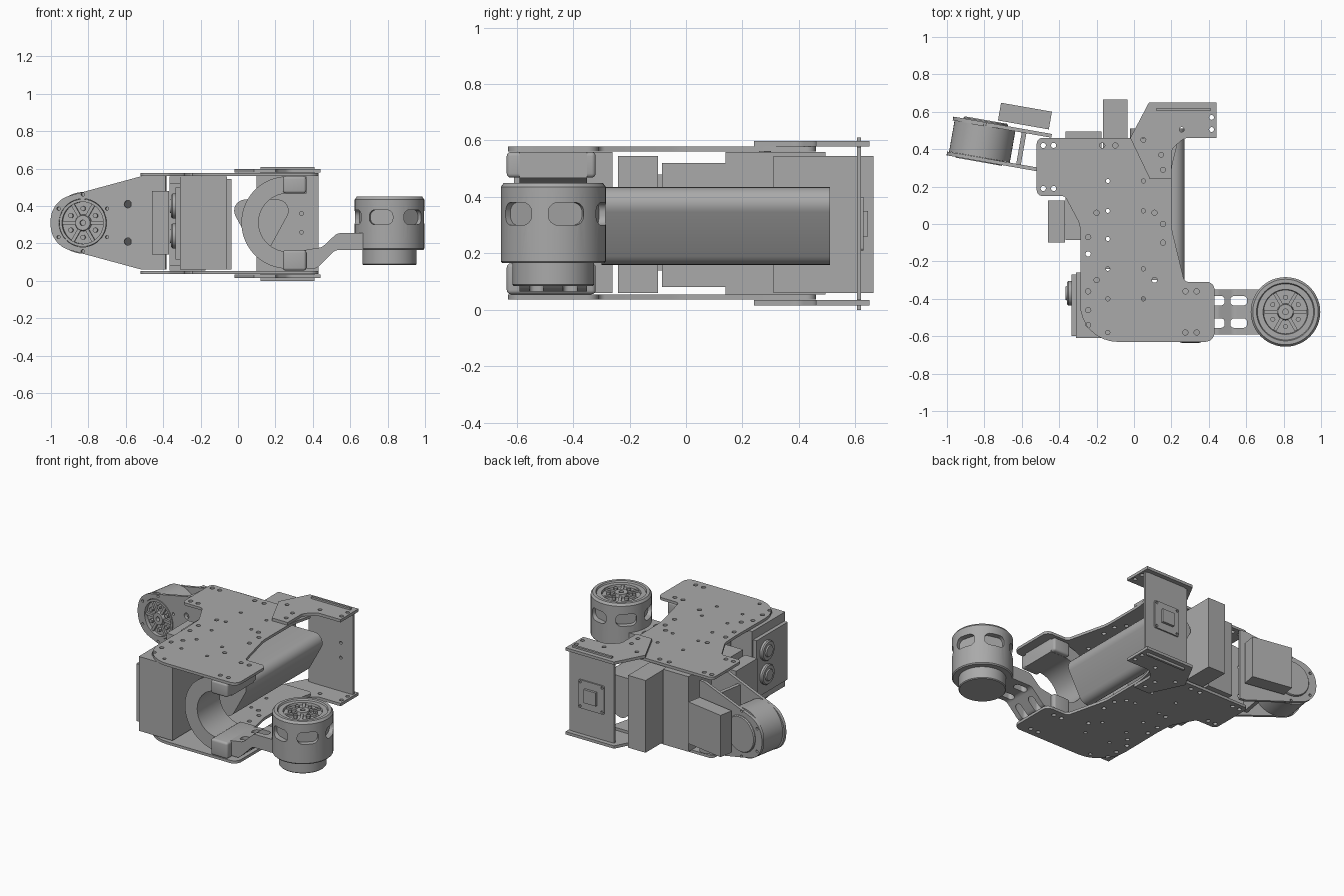
import bpy, bmesh
from math import pi, sin, cos, tan, atan2, radians
from mathutils import Matrix, Vector

start = bpy.data.objects.get("Cube")
if start:
    bpy.data.objects.remove(start)

grey = bpy.data.materials.new("plain_grey")
grey.use_nodes = True
colour = (0.4, 0.4, 0.4, 1)
grey.diffuse_color = colour
grey.node_tree.nodes["Principled BSDF"].inputs["Base Color"].default_value = colour
parts = []


def move(x, y, z):
    return Matrix.Translation((x, y, z))


def turn(degrees, axis):
    return Matrix.Rotation(radians(degrees), 4, axis)


def finish(name, bm, matrix):
    bmesh.ops.remove_doubles(bm, verts=bm.verts, dist=0.0001)
    bmesh.ops.recalc_face_normals(bm, faces=bm.faces)
    bm.transform(matrix)
    mesh = bpy.data.meshes.new(name)
    bm.to_mesh(mesh)
    bm.free()
    mesh.materials.append(grey)
    obj = bpy.data.objects.new(name, mesh)
    bpy.context.collection.objects.link(obj)
    parts.append(obj)
    return obj


def outline(points):
    """Polygon whose corners (x, y, radius) are rounded."""
    result = []
    for i, (x, y, r) in enumerate(points):
        p = Vector((x, y))
        if not r:
            result.append(p)
            continue
        a = (Vector(points[i - 1][:2]) - p).normalized()
        b = (Vector(points[(i + 1) % len(points)][:2]) - p).normalized()
        half = a.angle(b) / 2
        c = p + (a + b).normalized() * r / sin(half)
        s, e = p + a * r / tan(half) - c, p + b * r / tan(half) - c
        first = atan2(s.y, s.x)
        sweep = (atan2(e.y, e.x) - first + pi) % (2 * pi) - pi
        for k in range(9):
            t = first + sweep * k / 8
            result.append(c + Vector((cos(t), sin(t))) * r)
    return result


def arc(x, y, r, begin=0, end=360, steps=16):
    return [Vector((x + r * cos(radians(begin + (end - begin) * k / steps)),
                    y + r * sin(radians(begin + (end - begin) * k / steps))))
            for k in range(steps + (end - begin < 360))]


def rect(w, h, r):
    return outline([(-w / 2, -h / 2, r), (w / 2, -h / 2, r), (w / 2, h / 2, r), (-w / 2, h / 2, r)])


def extrude(name, loops, depth, matrix):
    """Flat outline with holes, thickened along local z."""
    curve = bpy.data.curves.new(name, "CURVE")
    curve.dimensions, curve.fill_mode, curve.extrude = "2D", "BOTH", depth / 2
    for loop in loops:
        spline = curve.splines.new("POLY")
        spline.points.add(len(loop) - 1)
        for point, p in zip(spline.points, loop):
            point.co = (p.x, p.y, 0, 1)
        spline.use_cyclic_u = True
    temp = bpy.data.objects.new(name, curve)
    bpy.context.collection.objects.link(temp)
    graph = bpy.context.evaluated_depsgraph_get()
    mesh = bpy.data.meshes.new_from_object(temp.evaluated_get(graph))
    bm = bmesh.new()
    bm.from_mesh(mesh)
    bpy.data.objects.remove(temp)
    bpy.data.meshes.remove(mesh)
    return finish(name, bm, matrix @ move(0, 0, depth / 2))


def lathe(name, profile, matrix, steps=48):
    bm = bmesh.new()
    verts = [bm.verts.new((r, 0, z)) for r, z in profile]
    edges = [bm.edges.new(pair) for pair in zip(verts, verts[1:])]
    bmesh.ops.spin(bm, geom=verts + edges, cent=(0, 0, 0), axis=(0, 0, 1), angle=2 * pi, steps=steps)
    return finish(name, bm, matrix)


def box(name, x, y, z, matrix=Matrix(), bevel=0):
    bm = bmesh.new()
    bmesh.ops.create_cube(bm, size=1)
    spans = [x, y, z]
    for v in bm.verts:
        v.co = [s[0] + (c + 0.5) * (s[1] - s[0]) for s, c in zip(spans, v.co)]
    if bevel:
        bmesh.ops.bevel(bm, geom=bm.edges[:], offset=bevel, segments=4, profile=0.5, affect="EDGES")
    return finish(name, bm, matrix)


def cut(obj, cutters):
    for cutter in cutters:
        mod = obj.modifiers.new("cut", "BOOLEAN")
        mod.operation, mod.solver, mod.object = "DIFFERENCE", "EXACT", cutter
        cutter.hide_render = True
    graph = bpy.context.evaluated_depsgraph_get()
    mesh = bpy.data.meshes.new_from_object(obj.evaluated_get(graph))
    obj.modifiers.clear()
    obj.data = mesh
    for cutter in cutters:
        parts.remove(cutter)
        bpy.data.objects.remove(cutter)


def rotor(name, matrix, r):
    """Hub, spokes and bolts inside a motor face."""
    lathe(name + "_hub", [(0.015, 0), (0.015, 0.022), (0.04, 0.022), (0.045, 0)], matrix, 24)
    for k in range(6):
        spoke = matrix @ turn(60 * k, "Z")
        box(name + "_spoke", (0.035, r), (-0.009, 0.009), (0, 0.014), spoke)
        lathe(name + "_bolt", [(0, 0.018), (0.013, 0.018), (0.013, 0)],
              spoke @ turn(30, "Z") @ move(r * 0.68, 0, 0), 12)


upright = turn(90, "X")

# Main plates, top and bottom
body = outline([(-.52, .46, .03), (.24, .46, .03), (.2, .3, .3), (.2, -.02, .3), (.27, -.31, .03),
                (.43, -.31, .04), (.43, -.63, .05), (-.29, -.63, .2), (-.285, -.12, .2),
                (-.29, 0, .1), (-.37, .15, .03), (-.52, .15, .03)])
holes = [arc(x, y, .011) for x in (-.14, .05) for y in (.23, .07, -.24, -.4)]
holes += [arc(-.14, y, .011) for y in (-.08, -.58)]
holes += [arc(x, y, .014) for x in (-.245, -.2) for y in (-.07, -.16, -.36, -.46, -.54) if x < -.22]
holes += [arc(x, y, .014) for x in (-.2, .11) for y in (.06, -.3)]
holes += [arc(.155, y, .014) for y in (0, -.1)]
holes += [arc(x, y, .014) for x in (-.485, -.43) for y in (.42, .19)]
holes += [arc(x, y, .014) for x in (.275, .335) for y in (-.36, -.58)]
holes += [arc(x, .42, .014) for x in (-.17, -.1)]
wing = outline([(-.02, .46, 0), (.08, .65, 0), (.44, .65, 0), (.44, .46, 0), (.27, .46, .06),
                (.2, .4, .06), (.2, .24, 0), (.085, .24, 0)])
wing_holes = [arc(x, y, .013) for x, y in
              ((.05, .45), (.145, .37), (.155, .29), (.255, .505), (.415, .57), (.415, .505))]
for side, z, wing_z in (("top", .56, .579), ("bottom", .036, .016)):
    extrude(side + "_plate", [body] + holes, .018, move(0, 0, z))
    extrude(side + "_rear_bracket", [wing] + wing_holes, .019, move(0, 0, wing_z))

# Rear upright plate with its small panel
back = outline([(x, y, 0) for x, y in ((.1, .036), (.12, .036), (.12, 0), (.41, 0), (.41, .036), (.43, .036),
                (.43, .575), (.41, .575), (.41, .61), (.12, .61), (.12, .575), (.1, .575))])
extrude("rear_upright", [back] + [arc(.34, z, .01) for z in (.26, .36)], .015, move(0, .62, 0) @ upright)
panel_holes = [arc(x, y, .008) for x in (-.08, .08) for y in (-.08, .08)]
extrude("rear_panel", [rect(.19, .19, .01)] + panel_holes, .009, move(.265, .629, .305) @ upright)
box("rear_panel_chip", (.22, .31), (.625, .645), (.26, .35))

# Long rounded tube between the plates
tube = outline([(-.062, .435, .06), (.125, .094, .06), (.312, .435, .06)])
extrude("main_tube", [tube], .81, move(0, .51, 0) @ upright)

# Boxed equipment
box("front_unit", (-.31, -.06), (-.61, -.26), (.06, .559))
box("front_unit_panel", (-.335, -.31), (-.6, -.27), (.115, .5))
for z in (.24, .4):
    lathe("front_unit_dial", [(0, .03), (.035, .03), (.04, .022), (.06, .022), (.066, .015), (.066, 0)],
          move(-.335, -.37, z) @ turn(-90, "Y"), 32)
box("inner_unit", (-.165, -.035), (-.24, -.1), (.06, .545))
box("middle_unit", (-.365, -.175), (-.085, .3), (.08, .52))
box("side_unit", (-.46, -.37), (-.1, .125), (.14, .48))
box("rear_unit", (-.365, -.175), (.14, .495), (.055, .559))
box("tall_rear_unit", (-.165, -.035), (.31, .665), (.06, .545))
box("tilted_rear_unit", (-.138, .138), (-.048, .048), (.17, .45), move(-.583, .577, 0) @ turn(-10, "Z"))

# Hooked arm carrying the front motor
arm = arc(.265, .312, .247, 90, 270, 28)
arm += outline([(.31, .065, 0), (.42, .065, .05), (.52, .165, .05), (.68, .165, 0), (.68, .255, 0),
                (.53, .255, .05), (.45, .18, .05), (.31, .157, 0)])
arm += arc(.265, .312, .155, 270, 90, 28)[0:1]
arm += [Vector((.265 - .155 * sin(pi * k / 28), .312 - .155 * cos(pi * k / 28))) for k in range(1, 29)]
arm += outline([(.365, .467, 0), (.365, .559, 0)])
hook = extrude("hooked_arm", [arm], .24, move(0, -.35, 0) @ upright)
cut(hook, [extrude("slot", [rect(.09, .05, .02)], .4, move(x, y, 0))
           for x in (.44, .56) for y in (-.53, -.41)])
box("upper_arm_mount", (.24, .365), (-.635, -.32), (.468, .5595), bevel=.015)
box("lower_arm_mount", (.24, .365), (-.635, -.32), (.055, .165), bevel=.015)

# Front motor, upright, with six side windows
spot = move(.81, -.47, 0)
housing = lathe("front_motor", [(0, .085), (.14, .085), (.145, .09), (.145, .165), (.18, .165), (.186, .172),
                (.186, .435), (.175, .45), (.155, .45), (.15, .44), (.12, .44), (.117, .425), (0, .425)], spot)
cut(housing, [extrude("window", [rect(.08, .13, .034)], .1,
                      spot @ turn(15 + 60 * k, "Z") @ move(.15, 0, .34) @ turn(90, "Y")) for k in range(6)])
rotor("front_motor", spot @ move(0, 0, .425), .115)

# Rear motor, lying between two tapered plates
frame = move(-.83, .337, .31) @ turn(-10, "Z") @ upright
taper = [(-.175, -.118, .14), (.32, -.25, 0), (.45, -.25, 0), (.45, .25, 0), (.32, .25, 0), (-.175, .118, .14)]
rim = [arc(.152 * cos(radians(a)), .152 * sin(radians(a)), .009) for a in range(30, 390, 60)]
eyes = [arc(.245, v, .02) for v in (-.1, .1)]
extrude("rear_motor_front_plate", [outline(taper), arc(0, 0, .129, steps=48)] + rim + eyes, .02,
        frame @ move(0, 0, -.02))
short = [(min(u, .36), v * .96, r * .96) for u, v, r in taper]
extrude("rear_motor_back_plate", [outline(short)] + rim, .02, frame @ move(0, 0, -.21))
lathe("rear_motor", [(0, -.222), (.115, -.222), (.12, -.215), (.12, -.19), (.165, -.19), (.165, -.021),
      (.127, -.021), (.127, .004), (.112, .004), (.112, -.02), (0, -.02)], frame)
rotor("rear_motor", frame @ move(0, 0, -.02), .113)
box("rear_motor_cross_wall", (.2, .225), (-.2, .2), (-.19, -.02), frame)

# Smooth rounded surfaces, keep edges sharp
bpy.ops.object.select_all(action="DESELECT")
for part in parts:
    part.select_set(True)
bpy.context.view_layer.objects.active = parts[0]
bpy.ops.object.shade_smooth_by_angle(angle=radians(30))
